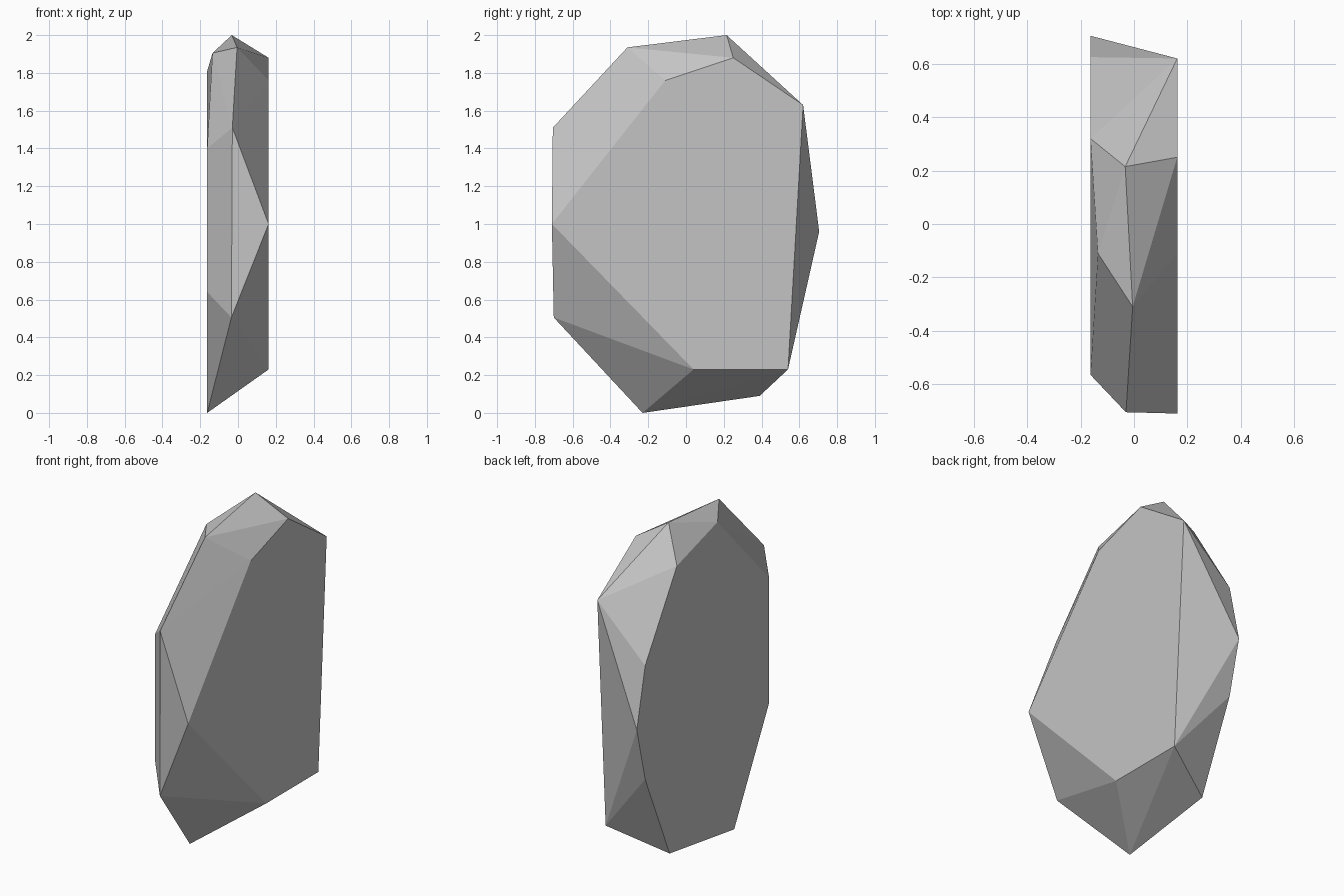
import bpy, bmesh, math

if "Cube" in bpy.data.objects:
    bpy.data.objects.remove(bpy.data.objects["Cube"])

# Stone colour
stone = bpy.data.materials.new("stone grey")
stone.diffuse_color = (0.55, 0.55, 0.55, 1)
stone.use_nodes = True
stone.node_tree.nodes["Principled BSDF"].inputs["Base Color"].default_value = stone.diffuse_color

# Flat right and left faces as (y, z) corners
right_face = [(-0.71, 1.0), (-0.11, 1.76), (0.25, 1.88), (0.62, 1.63),
              (0.54, 0.23), (0.04, 0.23)]
left_face = [(0.32, 1.81), (0.625, 1.32), (0.705, 0.96), (0.625, 0.63),
             (0.39, 0.09), (-0.23, 0.0), (-0.565, 0.64), (-0.565, 1.40)]
# Ridge points between the two faces
ridge = [(-0.03, -0.705, 1.51), (-0.035, -0.70, 0.505), (-0.005, -0.31, 1.935),
         (-0.033, 0.215, 2.0), (-0.135, -0.11, 1.905)]

points = ([(0.162, y, z) for y, z in right_face]
          + [(-0.163, y, z) for y, z in left_face] + ridge)

# Chiselled slab wrapped around the points
bm = bmesh.new()
for p in points:
    bm.verts.new(p)
bmesh.ops.convex_hull(bm, input=bm.verts[:])
bmesh.ops.dissolve_limit(bm, angle_limit=math.radians(0.5),
                         verts=bm.verts[:], edges=bm.edges[:])
bmesh.ops.recalc_face_normals(bm, faces=bm.faces[:])
mesh = bpy.data.meshes.new("stone_slab")
bm.to_mesh(mesh)
bm.free()
mesh.materials.append(stone)
slab = bpy.data.objects.new("stone_slab", mesh)
bpy.context.collection.objects.link(slab)
